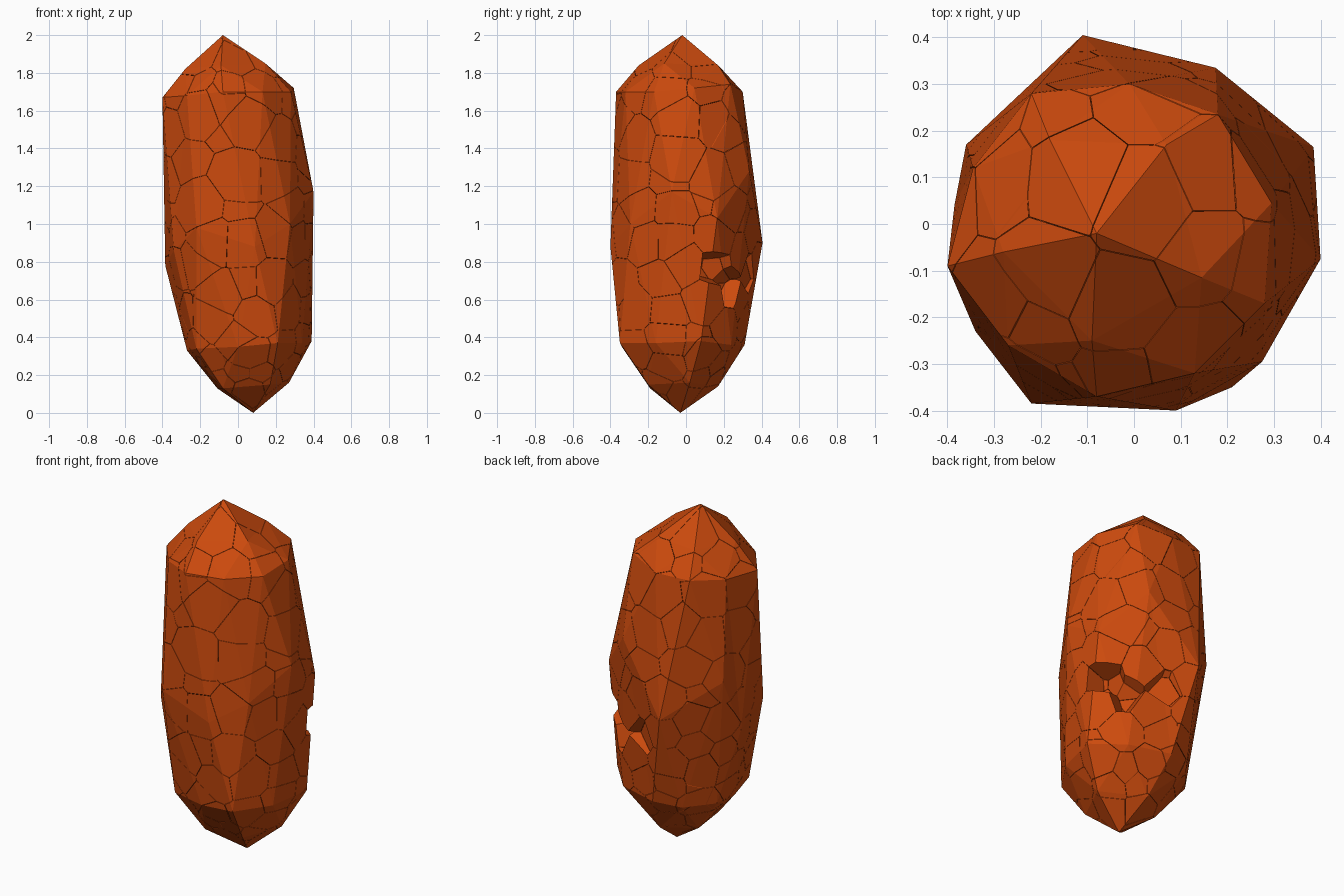
import bpy, bmesh, math, random
from mathutils import Vector

if "Cube" in bpy.data.objects:
    bpy.data.objects.remove(bpy.data.objects["Cube"])

random.seed(7)

mat = bpy.data.materials.new("rust_rock")
mat.diffuse_color = (0.6, 0.068, 0.004, 1)
mat.use_nodes = True
mat.node_tree.nodes["Principled BSDF"].inputs["Base Color"].default_value = mat.diffuse_color

# Rings of the rock from base to tip, each anticlockwise from about -20 degrees
rings = [
    [(.08, -.03, 0)],
    [(.27, .02, .16), (.05, .17, .14), (-.11, .04, .13), (-.08, -.19, .13), (.17, -.20, .15)],
    [(.34, -.16, .37), (.39, .08, .38), (.24, .24, .36), (0, .31, .36), (-.15, .25, .34),
     (-.27, .10, .34), (-.27, -.07, .33), (-.22, -.27, .34), (0, -.34, .35), (.21, -.35, .37)],
    [(.40, -.075, 1.17), (.385, .165, 1.03), (.175, .335, 1.28), (-.11, .405, .90), (-.36, .17, 1.1),
     (-.385, .04, .78), (-.34, -.23, .86), (-.22, -.385, .98), (.09, -.40, .88), (.275, -.295, 1.0)],
    [(.28, -.17, 1.70), (.295, .045, 1.72), (.18, .235, 1.74), (-.01, .30, 1.70), (-.22, .28, 1.70),
     (-.345, .12, 1.68), (-.40, -.09, 1.67), (-.27, -.26, 1.68), (-.08, -.37, 1.70), (.13, -.32, 1.70)],
    [(.145, -.115, 1.85), (.07, .17, 1.84), (-.18, .18, 1.83), (-.28, -.06, 1.82), (-.09, -.25, 1.84)],
    [(-.08, -.02, 2.0)],
]

# Whole rock: an icosphere pulled onto the rings
rock = bmesh.new()
bmesh.ops.create_icosphere(rock, subdivisions=2, radius=1)
ordered = sorted(rock.verts, key=lambda v: v.co.z)
start = 0
for ring in rings:
    level = ordered[start:start + len(ring)]
    start += len(ring)
    level.sort(key=lambda v: (math.degrees(math.atan2(v.co.y, v.co.x)) + 10) % 360)
    for v, p in zip(level, ring):
        v.co = p

# Fracture centres: the first few are pieces that have fallen out of the side
missing = [Vector((.36, .16, .77)), Vector((.27, .27, .66)), Vector((.09, .37, .74))]
centres = list(missing)
for _ in range(6000):
    a, r = random.uniform(0, math.tau), 0.38 * math.sqrt(random.random())
    p = Vector((r * math.cos(a), r * math.sin(a), random.uniform(.08, 1.92)))
    gap = .14 if p.z < 1.1 else .17
    if all((p - q).length > gap for q in centres):
        centres.append(p)


def cut_shard(centre):
    """Trim a copy of the rock to the region nearest to one centre, leaving a hairline crack."""
    bm = rock.copy()
    for other in sorted(centres, key=lambda q: (q - centre).length)[1:]:
        offset = other - centre
        if not bm.verts:
            break
        if offset.length > 2 * max((v.co - centre).length for v in bm.verts):
            break
        normal = offset.normalized()
        cut = bmesh.ops.bisect_plane(
            bm, geom=bm.verts[:] + bm.edges[:] + bm.faces[:], dist=1e-6,
            plane_co=(centre + other) / 2 - normal * .0008, plane_no=normal, clear_outer=True)
        rim = [e for e in cut["geom_cut"] if isinstance(e, bmesh.types.BMEdge) and e.is_boundary]
        if rim:
            bmesh.ops.holes_fill(bm, edges=rim, sides=0)
    return bm


# Shards that make up the cracked rock
for c in centres[len(missing):]:
    bm = cut_shard(c)
    if bm.faces:
        bmesh.ops.recalc_face_normals(bm, faces=bm.faces[:])
        mesh = bpy.data.meshes.new("rock_shard")
        bm.to_mesh(mesh)
        mesh.materials.append(mat)
        bpy.context.collection.objects.link(bpy.data.objects.new("rock_shard", mesh))
    bm.free()
rock.free()
